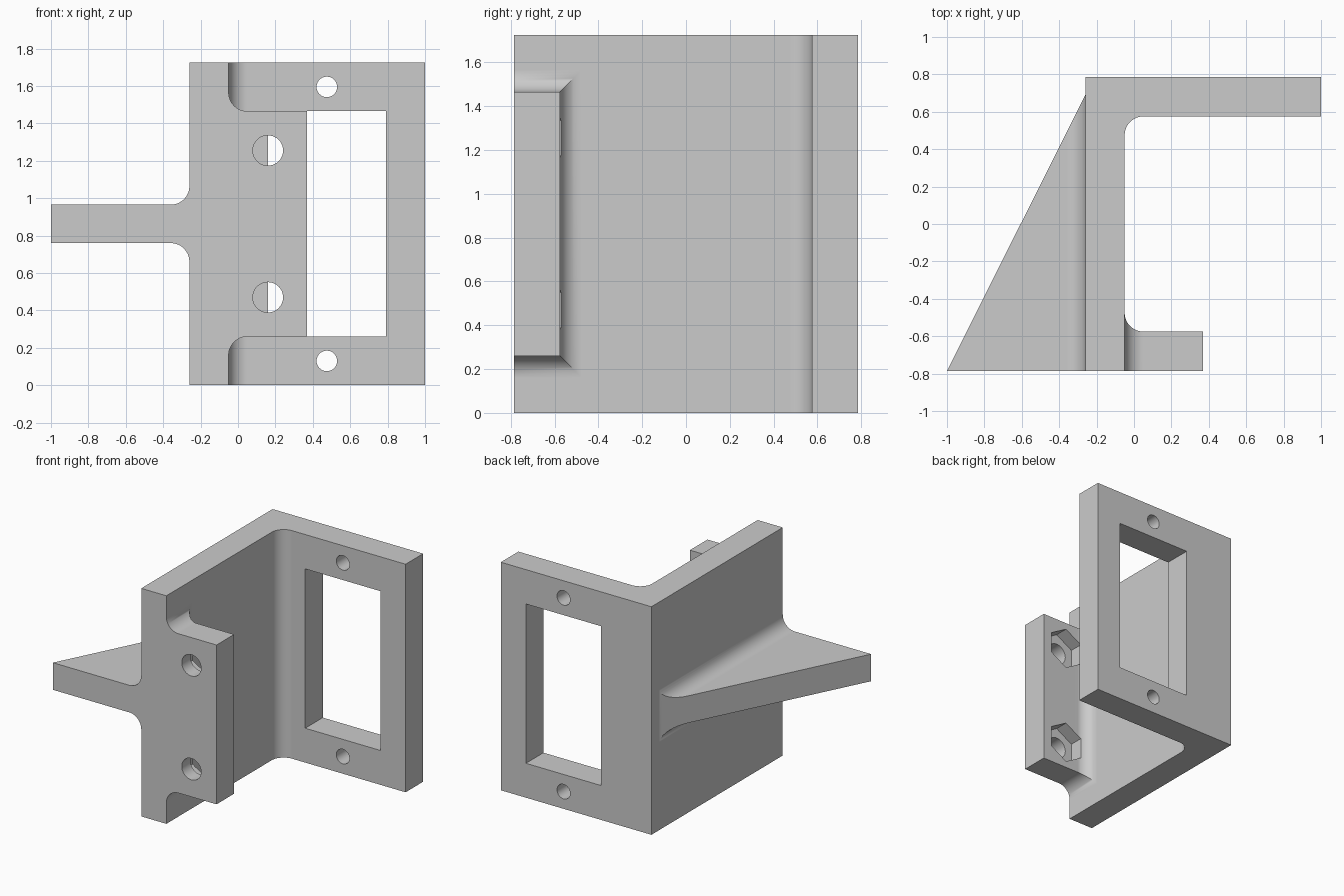
import bpy
import bmesh
from math import cos, sin, pi, radians
from mathutils import Vector

cube = bpy.data.objects.get("Cube")
if cube:
    bpy.data.objects.remove(cube, do_unlink=True)

# Overall sizes
FRONT, BACK, HEIGHT = -0.785, 0.785, 1.725
WALL_OUT, WALL_IN = -0.26, -0.05
FLANGE_BACK, PLATE_FRONT = -0.575, 0.575
LOW, HIGH = 0.26, 1.465
R = 0.1

grey = bpy.data.materials.new("plain grey")
grey.use_nodes = True
colour = (0.6, 0.6, 0.6, 1)
grey.diffuse_color = colour
grey.node_tree.nodes["Principled BSDF"].inputs["Base Color"].default_value = colour


def arc(cx, cy, r, start, end, steps=12):
    angles = [radians(start + (end - start) * i / steps) for i in range(steps + 1)]
    return [(cx + r * cos(a), cy + r * sin(a)) for a in angles]


def polygon(cx, cy, r, sides):
    # One corner points straight up
    return arc(cx, cy, r, 90, 450, sides)[:-1]


def make_object(name, bm):
    bmesh.ops.recalc_face_normals(bm, faces=bm.faces)
    mesh = bpy.data.meshes.new(name)
    bm.to_mesh(mesh)
    bm.free()
    mesh.materials.append(grey)
    obj = bpy.data.objects.new(name, mesh)
    bpy.context.collection.objects.link(obj)
    return obj


def prism(name, points, axis, lo, hi, cut=None):
    """Extrude an outline along y or z, optionally trimmed by a plane."""
    bm = bmesh.new()
    place = (lambda a, b: (a, lo, b)) if axis == "y" else (lambda a, b: (a, b, lo))
    face = bm.faces.new([bm.verts.new(place(a, b)) for a, b in points])
    ext = bmesh.ops.extrude_face_region(bm, geom=[face])
    shift = Vector((0, hi - lo, 0)) if axis == "y" else Vector((0, 0, hi - lo))
    moved = [v for v in ext["geom"] if isinstance(v, bmesh.types.BMVert)]
    bmesh.ops.translate(bm, verts=moved, vec=shift)
    if cut:
        geom = bm.verts[:] + bm.edges[:] + bm.faces[:]
        res = bmesh.ops.bisect_plane(bm, geom=geom, plane_co=cut[0],
                                     plane_no=cut[1], clear_outer=True)
        edges = [e for e in res["geom_cut"] if isinstance(e, bmesh.types.BMEdge)]
        bmesh.ops.edgeloop_fill(bm, edges=edges)
    return make_object(name, bm)


def loft(name, rings):
    bm = bmesh.new()
    loops = [[bm.verts.new(p) for p in ring] for ring in rings]
    for a, b in zip(loops, loops[1:]):
        for i in range(len(a)):
            j = (i + 1) % len(a)
            bm.faces.new((a[i], a[j], b[j], b[i]))
    bm.faces.new(loops[0])
    bm.faces.new(loops[-1])
    return make_object(name, bm)


def combine(target, tool, operation):
    tool.hide_render = True
    mod = target.modifiers.new(operation.lower(), "BOOLEAN")
    mod.operation, mod.solver, mod.object = operation, "EXACT", tool
    bpy.context.view_layer.objects.active = target
    bpy.ops.object.modifier_apply(modifier=mod.name)
    bpy.data.objects.remove(tool, do_unlink=True)


# Side wall and back plate, one L outline with a rounded inner corner
outline = [(WALL_OUT, FRONT), (WALL_IN, FRONT)]
outline += arc(WALL_IN + R, PLATE_FRONT - R, R, 180, 90)
outline += [(1, PLATE_FRONT), (1, BACK), (WALL_OUT, BACK)]
bracket = prism("angle_bracket", outline, "z", 0, HEIGHT)

# Front flange, flaring into the wall with mitred fillets
steps = 12
flare = [(WALL_IN - R, R)]
for i in range(steps + 1):
    t = pi / 2 * i / steps
    flare.append((WALL_IN + R - R * cos(t), R - R * sin(t)))
flare.append((0.37, 0))
rings = [[(x, FRONT, LOW - f), (x, FLANGE_BACK + f, LOW - f),
          (x, FLANGE_BACK + f, HIGH + f), (x, FRONT, HIGH + f)] for x, f in flare]
combine(bracket, loft("front_flange", rings), "UNION")

# Triangular side rib with fillets, trimmed on a slant
rib_low, rib_high = 0.76, 0.965
root = WALL_OUT + 0.06
rib = [(-1, rib_low)]
rib += arc(WALL_OUT - R, rib_low - R, R, 90, 0)
rib += [(root, rib_low - R), (root, rib_high + R)]
rib += arc(WALL_OUT - R, rib_high + R, R, 360, 270)
rib += [(-1, rib_high)]
slant = ((-1, FRONT, 0), Vector((-1.475, 0.74, 0)).normalized())
combine(bracket, prism("side_rib", rib, "y", FRONT, 0.75, slant), "UNION")

# Window in the back plate
window = [(0.16, LOW), (0.79, LOW), (0.79, HIGH), (0.16, HIGH)]
combine(bracket, prism("window_cutter", window, "y", 0.5, 0.9), "DIFFERENCE")

# Screw holes above and below the window
for z in (0.13, HEIGHT - 0.13):
    hole = prism("screw_hole_cutter", polygon(0.475, z, 0.055, 32), "y", 0.5, 0.9)
    combine(bracket, hole, "DIFFERENCE")

# Flange bolt holes with hexagonal nut pockets behind
for z in (0.47, HEIGHT - 0.47):
    hole = prism("bolt_hole_cutter", polygon(0.16, z, 0.081, 40), "y", -0.9, -0.5)
    combine(bracket, hole, "DIFFERENCE")
    pocket = prism("nut_pocket_cutter", polygon(0.16, z, 0.16, 6), "y", -0.68, -0.45)
    combine(bracket, pocket, "DIFFERENCE")

# Smooth fillets, crisp edges and flat planes
bpy.ops.object.select_all(action="DESELECT")
bracket.select_set(True)
bpy.context.view_layer.objects.active = bracket
bpy.ops.object.shade_smooth_by_angle(angle=radians(30))
weighted = bracket.modifiers.new("flat planes", "WEIGHTED_NORMAL")
weighted.keep_sharp = True
